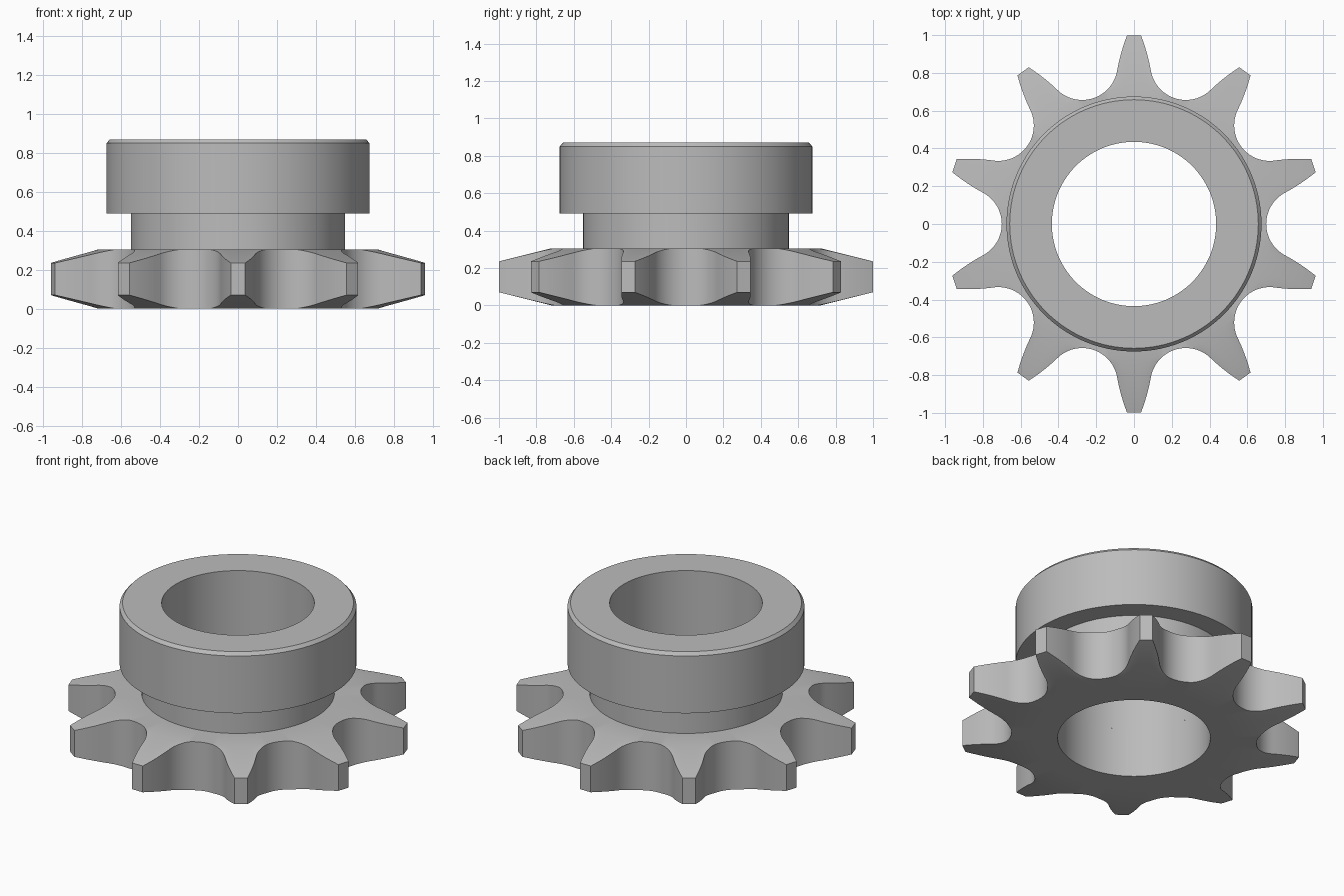
import bpy
import bmesh
from math import sin, cos, pi, radians, atan2, hypot

cube = bpy.data.objects.get("Cube")
if cube:
    bpy.data.objects.remove(cube, do_unlink=True)

TEETH = 10
PITCH = 2 * pi / TEETH
BORE = 0.435
GEAR_H = 0.305
TIP_CUT = 0.07        # height lost at each side of a tooth tip
CONE_R = 0.72         # radius where the teeth start to taper
SEAT_C, SEAT_R = 0.888, 0.188   # roller seat circle
SEAT_ANGLE = radians(62)

steel = bpy.data.materials.new("steel_grey")
steel.use_nodes = True
colour = (0.5, 0.5, 0.5, 1)
steel.diffuse_color = colour
steel.node_tree.nodes["Principled BSDF"].inputs["Base Color"].default_value = colour


def lathe(name, columns, closed):
    """Join (angle, [(radius, z), ...]) columns round the z axis."""
    bm = bmesh.new()
    rows = [[bm.verts.new((r * cos(a), r * sin(a), z)) for r, z in profile]
            for a, profile in columns]
    count = len(rows[0])
    for i, row in enumerate(rows):
        nxt = rows[(i + 1) % len(rows)]
        for j in range(count if closed else count - 1):
            k = (j + 1) % count
            bm.faces.new((row[j], nxt[j], nxt[k], row[k]))
    bmesh.ops.recalc_face_normals(bm, faces=bm.faces)
    mesh = bpy.data.meshes.new(name)
    bm.to_mesh(mesh)
    bm.free()
    mesh.materials.append(steel)
    obj = bpy.data.objects.new(name, mesh)
    bpy.context.collection.objects.link(obj)
    bpy.ops.object.select_all(action='DESELECT')
    obj.select_set(True)
    bpy.context.view_layer.objects.active = obj
    bpy.ops.object.shade_smooth_by_angle(angle=radians(30))
    return obj


def half_tooth():
    """Polar points from the valley centre (angle 0) to the tooth tip."""
    pts = []
    for i in range(13):
        t = SEAT_ANGLE * i / 12
        x, y = SEAT_C - SEAT_R * cos(t), SEAT_R * sin(t)
        pts.append((atan2(y, x), hypot(x, y)))
    # Convex flank, measured along and across the tooth axis
    a, r = pts[-1]
    along, across = r * cos(PITCH / 2 - a), r * sin(PITCH / 2 - a)
    length = 0.999 - along
    for i in range(1, 9):
        t = length * i / 8
        u, v = along + t, across - 0.176 * t - 0.56 * t * t
        pts.append((PITCH / 2 - atan2(v, u), hypot(u, v)))
    return pts


def gear_section(r):
    drop = TIP_CUT * max(0, r - CONE_R) / (1 - CONE_R)
    mid = min(CONE_R, r - 0.004)
    upper = [(BORE, GEAR_H), (0.56, GEAR_H), (mid, GEAR_H), (r, GEAR_H - drop)]
    lower = [(rad, GEAR_H - z) for rad, z in reversed(upper)]
    return upper + lower


# Toothed wheel
half = half_tooth()
period = half + [(PITCH - a, r) for a, r in reversed(half[1:])]
columns = [(a + n * PITCH, gear_section(r))
           for n in range(TEETH) for a, r in period]
lathe("toothed_wheel", columns, True)

# Hub: narrow neck, wide chamfered collar and bore
hub = [(0.55, GEAR_H), (0.55, 0.49), (0.675, 0.49), (0.675, 0.85),
       (0.658, 0.87), (BORE, 0.87), (BORE, GEAR_H)]
SEGMENTS = 120
lathe("hub", [(2 * pi * i / SEGMENTS, hub) for i in range(SEGMENTS)], False)
